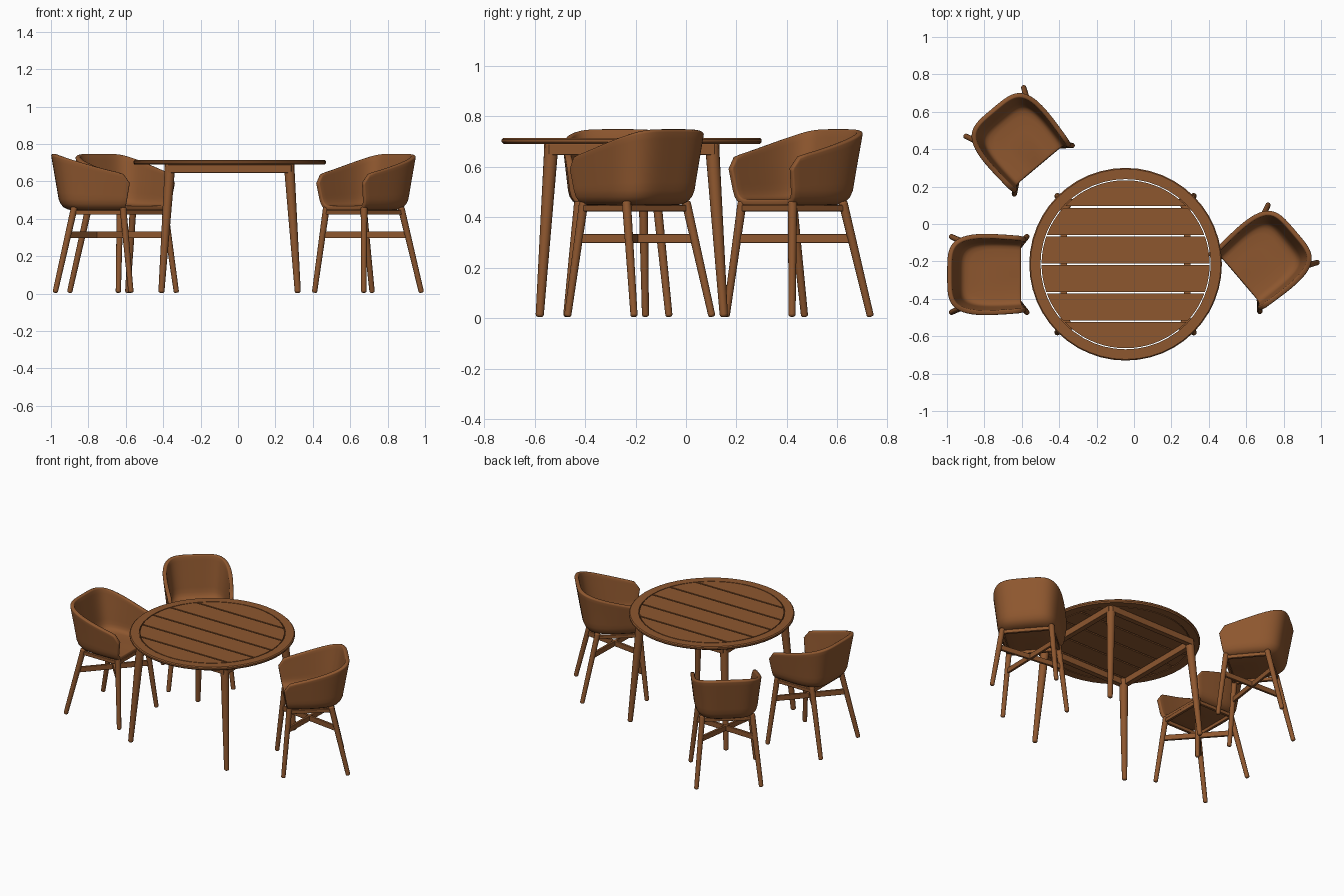
import bpy, bmesh, math
from mathutils import Vector, Matrix

if "Cube" in bpy.data.objects:
    bpy.data.objects.remove(bpy.data.objects["Cube"], do_unlink=True)

wood = bpy.data.materials.new("brown_wood")
wood.use_nodes = True
COLOUR = (0.27, 0.095, 0.028, 1)
wood.diffuse_color = COLOUR
wood.node_tree.nodes["Principled BSDF"].inputs["Base Color"].default_value = COLOUR


def finish(bm, name, place=Matrix(), bevel=0.0, shell=0.0):
    """Turn a bmesh into a shaded object."""
    mesh = bpy.data.meshes.new(name)
    bm.to_mesh(mesh)
    bm.free()
    mesh.materials.append(wood)
    ob = bpy.data.objects.new(name, mesh)
    bpy.context.collection.objects.link(ob)
    ob.matrix_world = place
    if shell:
        mod = ob.modifiers.new("thickness", 'SOLIDIFY')
        mod.thickness, mod.offset = shell, -1
    if bevel:
        mod = ob.modifiers.new("soft_edges", 'BEVEL')
        mod.width, mod.segments = bevel, 3
        mod.limit_method, mod.angle_limit = 'ANGLE', math.radians(50)
    bpy.ops.object.select_all(action='DESELECT')
    ob.select_set(True)
    bpy.context.view_layer.objects.active = ob
    bpy.ops.object.shade_smooth_by_angle(angle=math.radians(35))
    return ob


def leg(name, foot, top, r_foot, r_top, place):
    """Round tapered leg with a rounded foot."""
    foot, top = Vector(foot), Vector(top)
    axis = top - foot
    bm = bmesh.new()
    turn = axis.to_track_quat('Z', 'Y').to_matrix().to_4x4()
    bmesh.ops.create_cone(bm, cap_ends=True, segments=16, radius1=r_foot, radius2=r_top,
                          depth=axis.length,
                          matrix=Matrix.Translation((foot + top) / 2) @ turn)
    finish(bm, name, place, bevel=r_foot * 0.6)


def bar(name, a, b, width, height, place):
    """Rectangular rail between two points of equal height."""
    a, b = Vector(a), Vector(b)
    d = b - a
    bm = bmesh.new()
    bmesh.ops.create_cube(bm, size=1, matrix=Matrix.Translation((a + b) / 2)
                          @ Matrix.Rotation(math.atan2(d.y, d.x), 4, 'Z')
                          @ Matrix.Diagonal((d.length, width, height, 1)))
    finish(bm, name, place, bevel=0.003)


def prism(bm, outline, z0, z1):
    face = bm.faces.new([bm.verts.new((x, y, z0)) for x, y in outline])
    new = bmesh.ops.extrude_face_region(bm, geom=[face])["geom"]
    bmesh.ops.translate(bm, vec=(0, 0, z1 - z0),
                        verts=[v for v in new if isinstance(v, bmesh.types.BMVert)])
    bmesh.ops.recalc_face_normals(bm, faces=bm.faces)


CORNERS = [(1, 1), (-1, 1), (-1, -1), (1, -1)]

# ---- Table ----
TABLE = Matrix.Translation((-0.045, -0.215, 0))
Z0, Z1 = 0.69, 0.714

# outer ring of the top
bm = bmesh.new()
section = [(0.455, Z0), (0.508, Z0), (0.515, Z0 + 0.008), (0.515, Z1 - 0.006),
           (0.509, Z1), (0.455, Z1)]
SEG = 48
loops = [[bm.verts.new((r * math.cos(k * math.tau / SEG), r * math.sin(k * math.tau / SEG), z))
          for r, z in section] for k in range(SEG)]
for k in range(SEG):
    a, b = loops[k], loops[(k + 1) % SEG]
    for i in range(len(section)):
        j = (i + 1) % len(section)
        bm.faces.new((a[i], b[i], b[j], a[j]))
bmesh.ops.recalc_face_normals(bm, faces=bm.faces)
finish(bm, "table_ring", TABLE)

# six slats clipped to a circle
R, PITCH, GAP = 0.449, 0.1525, 0.005
for n in range(-3, 3):
    lo = max(n * PITCH + GAP, -R + 0.0005)
    hi = min((n + 1) * PITCH - GAP, R - 0.0005)
    right = []
    for k in range(15):
        y = lo + (hi - lo) * (1 - math.cos(math.pi * k / 14)) / 2
        right.append((math.sqrt(R * R - y * y), y))
    bm = bmesh.new()
    prism(bm, right + [(-x, y) for x, y in reversed(right)], Z0, Z1)
    finish(bm, "table_slat", TABLE)

# legs and apron
for i, (sx, sy) in enumerate(CORNERS):
    leg("table_leg", (sx * 0.365, sy * 0.365, 0.004), (sx * 0.318, sy * 0.318, Z0),
        0.016, 0.028, TABLE)
    tx, ty = CORNERS[(i + 1) % 4]
    bar("table_apron", (sx * 0.33, sy * 0.33, 0.668), (tx * 0.33, ty * 0.33, 0.668),
        0.036, 0.044, TABLE)


# ---- Chairs (each faces its own +x) ----
def u_point(t, half, back, front):
    """Point on a rounded U that is open at the front; t runs from -1 to 1."""
    s = abs(t)
    a = math.pi / 2 * s * s * (3 - 2 * s)
    q = max(math.cos(a), 0) ** 0.5
    y = math.copysign(math.sin(a) ** 0.5, t) * half * (1 - 0.09 * (1 - q))
    return front - (front - back) * q, y, q


def rim_height(q):
    return 0.635 + 0.11 * q ** 1.2 - 0.045 * max(0, 1 - q / 0.12) ** 2


def chair_shell(place):
    bm = bmesh.new()
    steps, rows = 24, []
    ts = [k / steps for k in range(-steps, steps + 1)]
    # seat pan and lower curve: half width, back, front, height
    for half, back, front, z in [(0, 0.17, 0.17, 0.444), (0.08, -0.03, 0.17, 0.444),
                                 (0.145, -0.105, 0.171, 0.445), (0.17, -0.135, 0.172, 0.45),
                                 (0.19, -0.158, 0.175, 0.462), (0.203, -0.173, 0.179, 0.48),
                                 (0.21, -0.184, 0.183, 0.505)]:
        rows.append([bm.verts.new((*u_point(t, half, back, front)[:2], z)) for t in ts])
    # flaring walls up to the sloping rim
    for k in range(1, 8):
        row = []
        for t in ts:
            q = u_point(t, 1, 0, 1)[2]
            z = 0.505 + (rim_height(q) - 0.505) * k / 7
            f = (z - 0.505) / 0.24
            x, y, q = u_point(t, 0.21 + 0.03 * f, -0.184 - 0.041 * f,
                              0.183 + 0.016 * min(1, f * 2.5))
            row.append(bm.verts.new((x, y, z)))
        rows.append(row)
    for a, b in zip(rows, rows[1:]):
        for j in range(len(ts) - 1):
            bm.faces.new((a[j], b[j], b[j + 1], a[j + 1]))
    bmesh.ops.remove_doubles(bm, verts=bm.verts, dist=0.0001)
    finish(bm, "chair_shell", place, bevel=0.008, shell=0.026)


def chair(x, y, degrees):
    place = Matrix.Translation((x, y, 0)) @ Matrix.Rotation(math.radians(degrees), 4, 'Z')
    chair_shell(place)
    feet = [Vector((sx * 0.203, sy * 0.203, 0.005)) for sx, sy in CORNERS]
    tops = [Vector((0.16 if sx > 0 else -0.1, sy * 0.155, 0.462)) for sx, sy in CORNERS]
    for foot, top in zip(feet, tops):
        leg("chair_leg", foot, top, 0.014, 0.018, place)

    def at(i, z):
        p = feet[i].lerp(tops[i], z / 0.462)
        return (p.x, p.y, z)
    # crossed stretchers and the seat frame
    for i in range(2):
        bar("chair_stretcher", at(i, 0.315), at(i + 2, 0.315), 0.016, 0.036, place)
    for i in range(4):
        bar("chair_seat_rail", at(i, 0.435), at((i + 1) % 4, 0.435), 0.018, 0.024, place)


chair(-0.775, -0.27, 0)
chair(0.695, -0.183, 220.5)
chair(-0.615, 0.445, -50)
